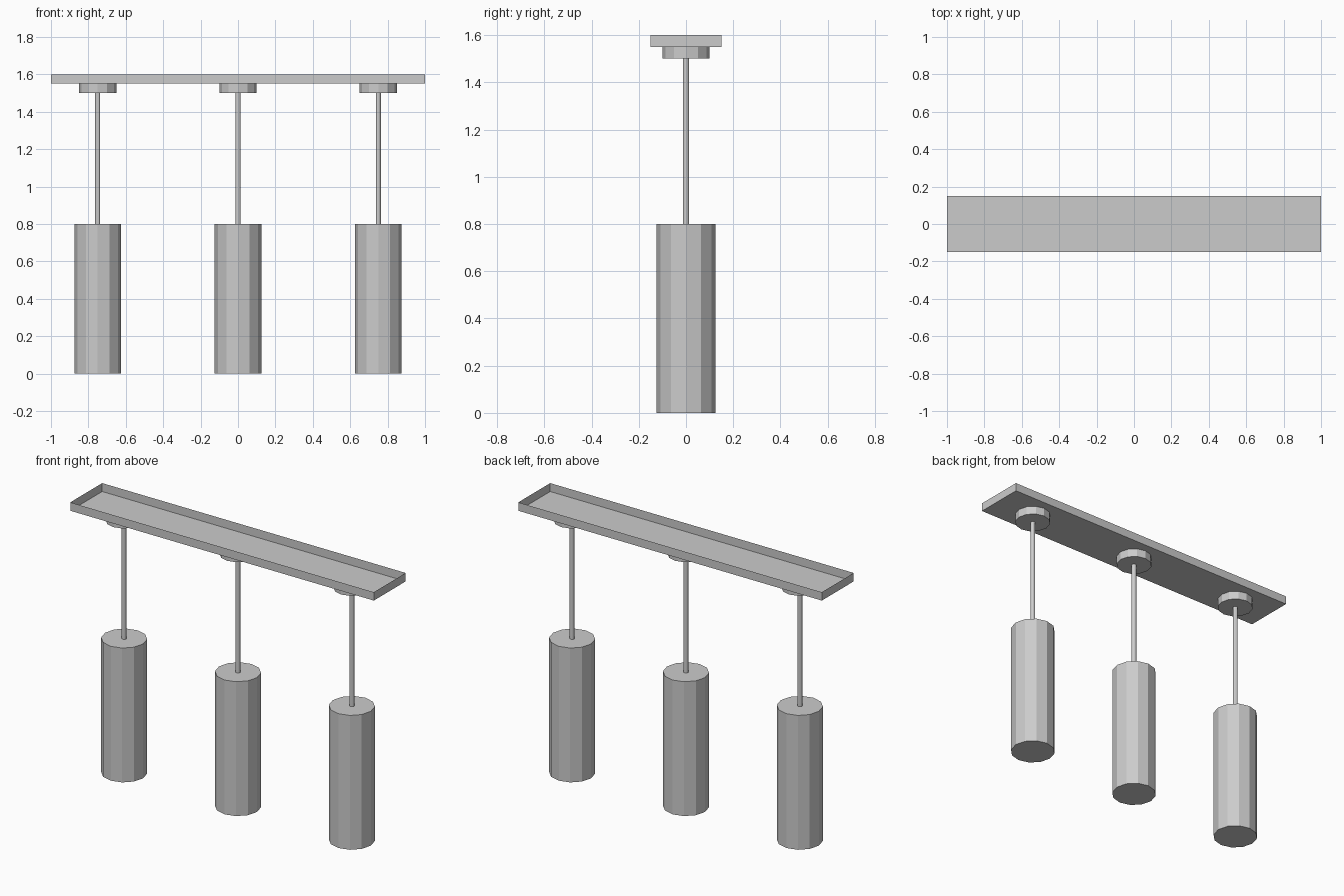
import bpy, bmesh

if "Cube" in bpy.data.objects:
    bpy.data.objects.remove(bpy.data.objects["Cube"])


def make_object(name, bm):
    mesh = bpy.data.meshes.new(name)
    bm.to_mesh(mesh)
    bm.free()
    obj = bpy.data.objects.new(name, mesh)
    bpy.context.collection.objects.link(obj)
    return obj


def cylinder(name, x, radius, z0, z1, sides=12):
    bpy.ops.mesh.primitive_cylinder_add(
        vertices=sides, radius=radius, depth=z1 - z0, location=(x, 0, (z0 + z1) / 2))
    bpy.context.object.name = name


# Ceiling tray: thin sheet box, open at the top
bm = bmesh.new()
bmesh.ops.create_cube(bm, size=1)
for v in bm.verts:
    v.co.x *= 2.0
    v.co.y *= 0.3
    v.co.z = v.co.z * 0.05 + 1.575
bm.normal_update()
top = [f for f in bm.faces if f.normal.z > 0.9]
bmesh.ops.delete(bm, geom=top, context='FACES_ONLY')
make_object("ceiling_tray", bm)

# Three pendants: canopy, hanging rod and cylindrical shade
for side, x in (("left", -0.75), ("middle", 0.0), ("right", 0.75)):
    cylinder(f"{side}_canopy", x, 0.1, 1.5, 1.55)
    cylinder(f"{side}_rod", x, 0.0135, 0.8, 1.5)
    cylinder(f"{side}_shade", x, 0.125, 0.0, 0.8)
